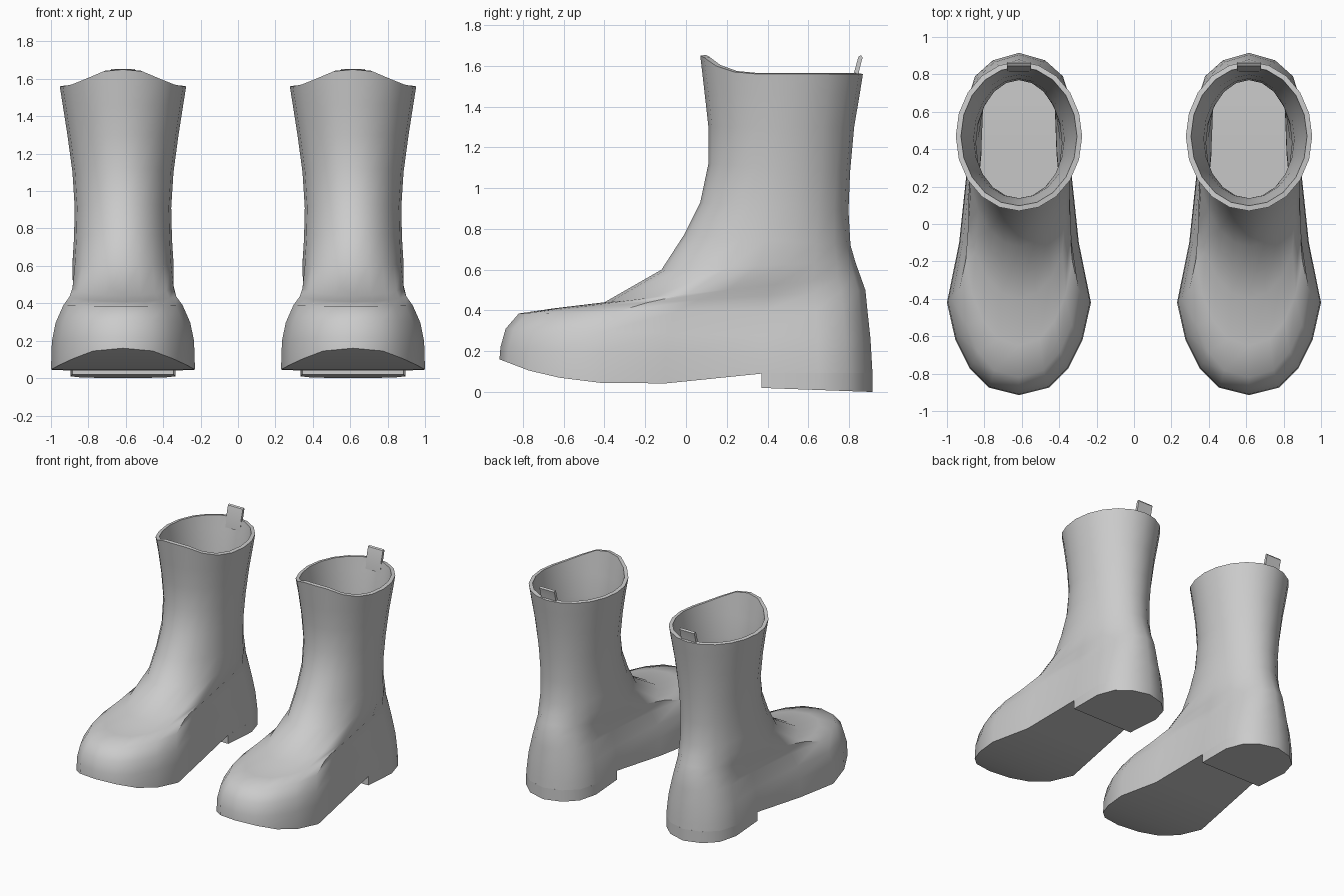
import bpy, math

cube = bpy.data.objects.get("Cube")
if cube:
    bpy.data.objects.remove(cube, do_unlink=True)

mat = bpy.data.materials.new("boot grey")
mat.use_nodes = True
GREY = (0.6, 0.6, 0.6, 1)
mat.diffuse_color = GREY
mat.node_tree.nodes["Principled BSDF"].inputs["Base Color"].default_value = GREY

# Half outline of the sole from toe to heel: (y, half width)
SOLE = [(-.915, 0), (-.875, .16), (-.77, .265), (-.62, .34), (-.42, .385), (-.1, .32),
        (.37, .27), (.65, .28), (.79, .235), (.875, .14), (.915, 0)]
# Height of the sole edge at each outline point
SOLE_Z = [.16, .145, .105, .07, .045, .042, .09, .09, .09, .09, .09]
# Extra height of the raised front of the rim
HUMP = [.09, .08, .04, .01] + [0] * 7
HALF = len(SOLE) - 1
N = 2 * HALF

# Upper sections: front y, front z, back y, back z, half width, blend from sole shape to ellipse
SECTIONS = [
    (-.91, .22, .912, .14, .38, 0),
    (-.885, .31, .905, .26, .36, 0),
    (-.82, .385, .89, .40, .32, .05),
    (-.65, .41, .88, .50, .29, .35),
    (-.40, .44, .855, .57, .28, .75),
    (-.12, .60, .83, .64, .27, 1),
    (-.01, .77, .807, .72, .262, 1),
    (.07, .93, .797, .89, .258, 1),
    (.11, 1.12, .805, 1.08, .27, 1),
    (.11, 1.30, .825, 1.30, .297, 1),
    (.092, 1.46, .852, 1.46, .322, 1),
    (.07, 1.56, .868, 1.56, .338, 1),
]


def mirrored(half):
    """Close a half section into a full loop."""
    return half + [(-x, y, z) for x, y, z in half[-2:0:-1]]


def section(yf, zf, yb, zb, hw, blend, lift):
    half = []
    for i, (sy, sw) in enumerate(SOLE):
        a = math.pi * i / HALF
        u = (1 - blend) * (sy + .915) / 1.83 + blend * (1 - math.cos(a)) / 2
        w = hw * ((1 - blend) * sw / .385 + blend * math.sin(a))
        if i == HALF:
            w = 0
        half.append((w, yf + (yb - yf) * u, zf + (zb - zf) * u + lift[i]))
    return mirrored(half)


def make(name, verts, faces, location):
    me = bpy.data.meshes.new(name)
    me.from_pydata(verts, [], faces)
    me.materials.append(mat)
    ob = bpy.data.objects.new(name, me)
    bpy.context.collection.objects.link(ob)
    ob.location = location
    bpy.ops.object.select_all(action='DESELECT')
    ob.select_set(True)
    bpy.context.view_layer.objects.active = ob
    return ob


def boot_upper(name, loc):
    # Loft from the sole edge to the rim
    rings = [mirrored([(w, y, z) for (y, w), z in zip(SOLE, SOLE_Z)])]
    for k, s in enumerate(SECTIONS):
        rings.append(section(*s, HUMP if k == len(SECTIONS) - 1 else [0] * (HALF + 1)))
    verts = [p for r in rings for p in r]
    faces = []
    for k in range(len(rings) - 1):
        for i in range(N):
            j = (i + 1) % N
            faces.append((k * N + i, k * N + j, k * N + N + j, k * N + N + i))
    # Sole underside in strips across the foot
    for i in range(HALF):
        f = [i, (N - i) % N, N - i - 1, i + 1]
        faces.append(tuple(dict.fromkeys(f)))
    ob = make(name, verts, faces, loc)
    mod = ob.modifiers.new("wall", 'SOLIDIFY')
    mod.thickness = .028
    mod.offset = -1
    bpy.ops.object.modifier_apply(modifier=mod.name)
    bpy.ops.object.shade_smooth_by_angle(angle=math.radians(42))


def boot_heel(name, loc):
    # Block under the rear part of the sole outline
    half = SOLE[6:]
    outline = [(w, y) for y, w in half] + [(-w, y) for y, w in half[-2::-1]]
    n = len(outline)
    verts = [(x, y, .02 - .02 * (y - .37) / .545) for x, y in outline]
    verts += [(x, y, .092) for x, y in outline]
    faces = [(i, (i + 1) % n, n + (i + 1) % n, n + i) for i in range(n)]
    faces += [tuple(range(n - 1, -1, -1)), tuple(range(n, 2 * n))]
    make(name, verts, faces, loc)
    bpy.ops.object.shade_smooth_by_angle(angle=math.radians(42))


def pull_tab(name, loc):
    # Small leaning loop inside the back of the rim
    prof = [(.815, 1.48), (.84, 1.48), (.848, 1.57), (.866, 1.64), (.858, 1.652), (.846, 1.645), (.825, 1.57)]
    n = len(prof)
    verts = [(x, y, z) for x in (-.065, .065) for y, z in prof]
    faces = [(i, n + i, n + (i + 1) % n, (i + 1) % n) for i in range(n)]
    faces += [tuple(range(n)), tuple(range(2 * n - 1, n - 1, -1))]
    ob = make(name, verts, faces, loc)
    bpy.ops.object.mode_set(mode='EDIT')
    bpy.ops.mesh.select_all(action='SELECT')
    bpy.ops.mesh.normals_make_consistent(inside=False)
    bpy.ops.object.mode_set(mode='OBJECT')
    bpy.ops.object.shade_smooth_by_angle(angle=math.radians(42))


for side, x in (("left", .615), ("right", -.615)):
    boot_upper(side + "_boot_upper", (x, 0, 0))
    boot_heel(side + "_boot_heel", (x, 0, 0))
    pull_tab(side + "_pull_tab", (x, 0, 0))
